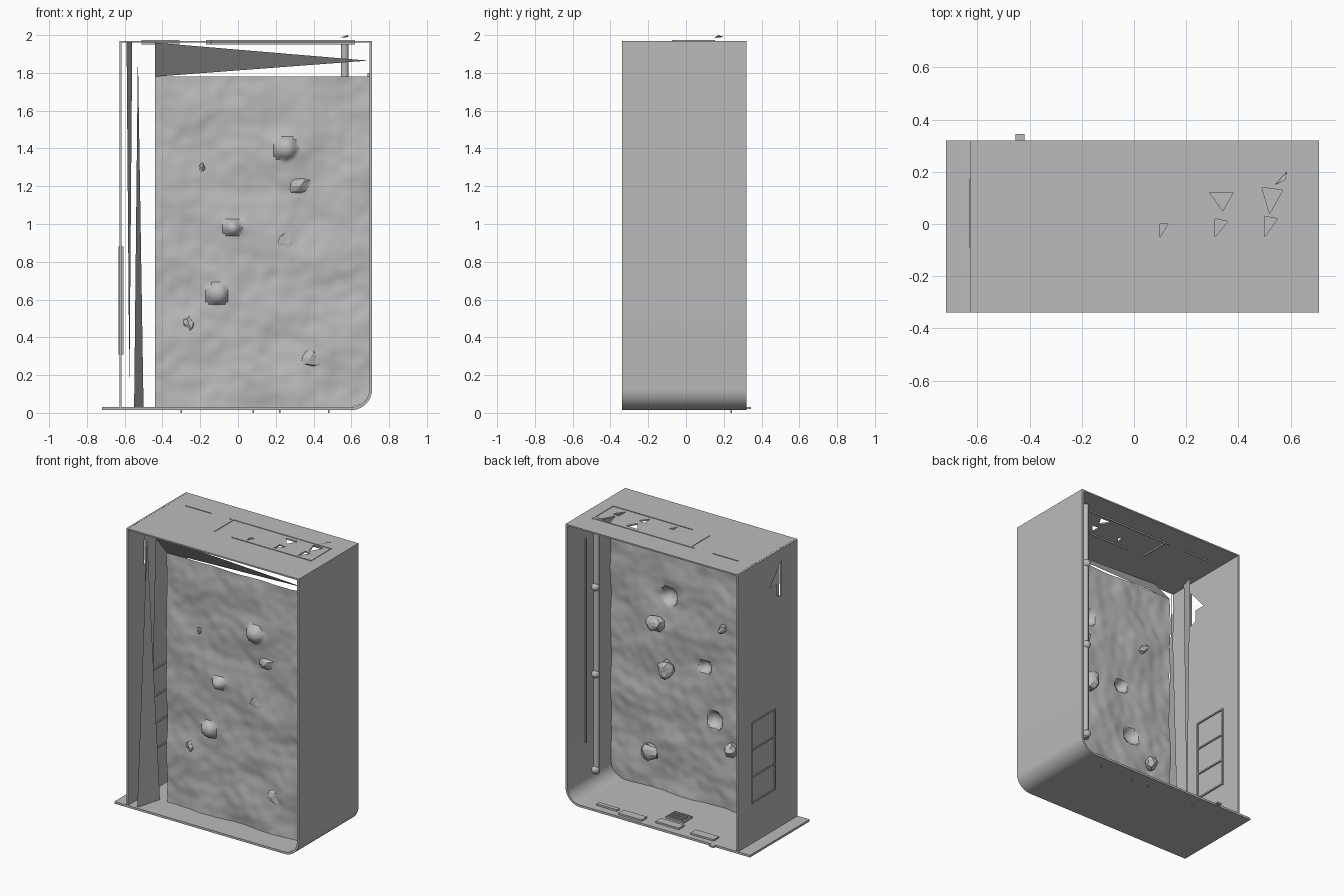
import bpy, bmesh, math, random
from mathutils import Vector, noise

random.seed(4)
if "Cube" in bpy.data.objects:
    bpy.data.objects.remove(bpy.data.objects["Cube"])

grey = bpy.data.materials.new("plain_grey")
grey.use_nodes = True
tone = (0.5, 0.5, 0.5, 1)
grey.diffuse_color = tone
grey.node_tree.nodes["Principled BSDF"].inputs["Base Color"].default_value = tone

FRONT, BACK, RIGHT, LEFT, TOP = -0.34, 0.32, 0.71, -0.615, 1.97
PANEL_Y, CORNER = -0.16, 0.11


def finish(name, bm, smooth=False):
    mesh = bpy.data.meshes.new(name)
    bm.to_mesh(mesh)
    bm.free()
    mesh.materials.append(grey)
    ob = bpy.data.objects.new(name, mesh)
    bpy.context.collection.objects.link(ob)
    if smooth:
        bpy.ops.object.select_all(action="DESELECT")
        ob.select_set(True)
        bpy.context.view_layer.objects.active = ob
        bpy.ops.object.shade_smooth_by_angle(angle=math.radians(35))
    return ob


def box(name, low, high):
    low, high = Vector(low), Vector(high)
    bm = bmesh.new()
    bmesh.ops.create_cube(bm, size=1)
    bmesh.ops.scale(bm, vec=high - low, verts=bm.verts)
    bmesh.ops.translate(bm, vec=(low + high) / 2, verts=bm.verts)
    return finish(name, bm)


def sheet(name, points):
    bm = bmesh.new()
    bm.faces.new([bm.verts.new(p) for p in points])
    return finish(name, bm)


def pierced_plate(name, loops, place, thickness):
    """Flat plate: first loop is the outline, the others are openings."""
    bm = bmesh.new()
    for loop in loops:
        vs = [bm.verts.new(place(a, b)) for a, b in loop]
        for i, v in enumerate(vs):
            bm.edges.new((v, vs[i - 1]))
    bmesh.ops.triangle_fill(bm, use_beauty=True, use_dissolve=False, edges=bm.edges)
    bmesh.ops.recalc_face_normals(bm, faces=bm.faces)
    ob = finish(name, bm)
    mod = ob.modifiers.new("thickness", "SOLIDIFY")
    mod.thickness, mod.offset = thickness, 0


def rect(a, b, c, d):
    return [(a, c), (b, c), (b, d), (a, d)]


# Floor bending up into the right wall
def bend(radius, cx, cz):
    steps = [math.radians(-90 + 9 * i) for i in range(11)]
    return [(cx + radius * math.cos(t), cz + radius * math.sin(t)) for t in steps]


cx, cz = RIGHT - CORNER, 0.015 + CORNER
outer = [(-0.72, 0.015)] + bend(CORNER, cx, cz) + [(RIGHT, TOP)]
inner = [(-0.72, 0.03)] + bend(CORNER - 0.015, cx, cz) + [(RIGHT - 0.015, TOP)]
bm = bmesh.new()
rings = [[bm.verts.new((x, y, z)) for x, z in line]
         for line, y in ((outer, FRONT), (outer, BACK), (inner, BACK), (inner, FRONT))]
for k in range(4):
    a, b = rings[k], rings[(k + 1) % 4]
    for i in range(len(a) - 1):
        bm.faces.new((a[i], a[i + 1], b[i + 1], b[i]))
for i in (0, -1):
    bm.faces.new([r[i] for r in rings])
bmesh.ops.recalc_face_normals(bm, faces=bm.faces)
finish("floor_and_right_wall", bm, True)

# Top plate with broken grille openings
top_holes = [
    [(0.29, 0.12), (0.38, 0.12), (0.34, 0.05)],
    [(0.31, -0.05), (0.36, 0.01), (0.31, 0.02)],
    [(0.49, 0.14), (0.57, 0.13), (0.52, 0.04)],
    [(0.50, -0.05), (0.55, 0.02), (0.50, 0.03)],
    [(0.10, -0.05), (0.13, 0.0), (0.10, 0.0)],
]
pierced_plate("top_plate", [rect(LEFT, RIGHT, FRONT, BACK)] + top_holes,
              lambda a, b: (a, b, TOP - 0.005), 0.01)

# Left wall with a torn upper opening
wall_holes = [[(-0.03, 1.74), (-0.16, 1.89), (-0.16, 1.64), (-0.11, 1.66), (-0.11, 1.74)]]
pierced_plate("left_wall", [rect(FRONT, BACK, 0.03, TOP)] + wall_holes,
              lambda a, b: (LEFT - 0.007, a, b), 0.012)

# Grille rails on the top
for x0, x1, y0, y1 in ((-0.17, 0.62, 0.148, 0.154), (-0.145, -0.137, -0.06, 0.15),
                       (0.612, 0.618, -0.07, 0.15), (0.0, 0.62, -0.073, -0.069),
                       (-0.51, -0.31, 0.148, 0.152)):
    box("top_grille_rail", (x0, y0, TOP - 0.02), (x1, y1, TOP + 0.004))

# Window frame and slats on the left wall
for y0, y1, z0, z1 in ((-0.09, -0.08, 0.31, 0.88), (0.16, 0.17, 0.31, 0.88),
                       (-0.09, 0.17, 0.31, 0.32), (-0.09, 0.17, 0.87, 0.88),
                       (-0.08, 0.16, 0.49, 0.5), (-0.08, 0.16, 0.68, 0.69)):
    box("window_frame", (LEFT - 0.018, y0, z0), (LEFT + 0.008, y1, z1))
for z in (0.32, 0.5, 0.69):
    sheet("window_slat", [(LEFT - 0.014, -0.08, z), (LEFT - 0.014, 0.16, z),
                          (LEFT - 0.016, 0.16, z + 0.17)])

# Rugged back panel with cupped dents, trimmed to the rounded corner
dents = [(0.25, 1.40, 0.06), (-0.03, 0.98, 0.043), (-0.11, 0.63, 0.058)]
bm = bmesh.new()
bmesh.ops.create_grid(bm, x_segments=76, y_segments=116, size=0.5)
for v in bm.verts:
    x, z = -0.44 + (v.co.x + 0.5) * 1.135, 0.03 + (v.co.y + 0.5) * 1.75
    if z < cz:
        x = min(x, cx + math.sqrt(max(0, 0.095 ** 2 - (cz - z) ** 2)))
    y = PANEL_Y + 0.02 * noise.noise((x * 4, 0, z * 4)) + 0.006 * noise.noise((x * 14, 3, z * 14))
    for dx, dz, r in dents:
        d = math.hypot(x - dx, z - dz) / r
        y -= 0.012 * math.exp(-(d / 1.6) ** 2) + 0.045 * math.sqrt(max(0, 1 - d * d))
    v.co = (x, y, z)
finish("rugged_panel", bm, True)

# Loose rocks set in the panel, showing mostly at the back
for x, z, rx, rz in ((0.33, 1.2, 0.07, 0.055), (0.25, 0.9, 0.065, 0.07), (0.38, 0.29, 0.07, 0.07),
                     (-0.26, 0.47, 0.04, 0.05), (-0.19, 1.3, 0.02, 0.03)):
    bm = bmesh.new()
    bmesh.ops.create_icosphere(bm, subdivisions=2, radius=1)
    for v in bm.verts:
        s = random.uniform(0.75, 1.1)
        v.co = (x + v.co.x * rx * s, PANEL_Y + 0.03 + v.co.y * 0.05 * s, z + v.co.z * rz * s)
    finish("rock", bm)

# Thin slanted sheets beside and above the panel
sheet("upper_sliver", [(-0.44, -0.31, 1.96), (-0.44, PANEL_Y, 1.78), (0.69, -0.24, 1.865)])
sheet("side_spike", [(-0.55, -0.33, 0.03), (-0.50, -0.15, 0.03), (-0.53, -0.25, 1.9)])
sheet("side_sliver", [(-0.59, -0.2, 1.96), (-0.56, -0.1, 1.96), (-0.575, -0.15, 0.1)])

# Upright tube with knobs
tube_x, tube_y = 0.565, 0.185
bm = bmesh.new()
bmesh.ops.create_cone(bm, segments=12, radius1=0.02, radius2=0.02, depth=1.75, cap_ends=True)
bmesh.ops.translate(bm, vec=(tube_x, tube_y, 1.085), verts=bm.verts)
finish("upright_tube", bm, True)
for z in (0.24, 0.91, 1.52):
    bm = bmesh.new()
    bmesh.ops.create_icosphere(bm, subdivisions=2, radius=0.028)
    bmesh.ops.translate(bm, vec=(tube_x, tube_y + 0.01, z), verts=bm.verts)
    finish("tube_knob", bm, True)
sheet("tube_hook", [(0.54, 0.15, 1.985), (0.585, 0.2, 1.99), (0.58, 0.17, 2.0)])

# Slim strip on the right wall
box("wall_strip", (RIGHT - 0.025, 0.118, 0.37), (RIGHT - 0.014, 0.128, 1.8))

# Low plates on the floor, rear tab and small feet
for x, y, w, d in ((0.43, 0.25, 0.08, 0.015), (0.225, 0.27, 0.09, 0.03), (-0.04, 0.235, 0.09, 0.03),
                   (-0.32, 0.25, 0.09, 0.03), (-0.03, 0.12, 0.07, 0.05)):
    box("floor_plate", (x - w, y - d, 0.03), (x + w, y + d, 0.042))
for i in range(4):
    box("vent_bar", (-0.09, 0.08 + i * 0.025, 0.04), (0.03, 0.09 + i * 0.025, 0.05))
box("rear_tab", (-0.455, 0.31, 0.02), (-0.42, 0.345, 0.03))
for x in (-0.3, 0.08, 0.22, 0.48):
    box("foot", (x - 0.004, 0.236, 0.0), (x + 0.004, 0.244, 0.016))
